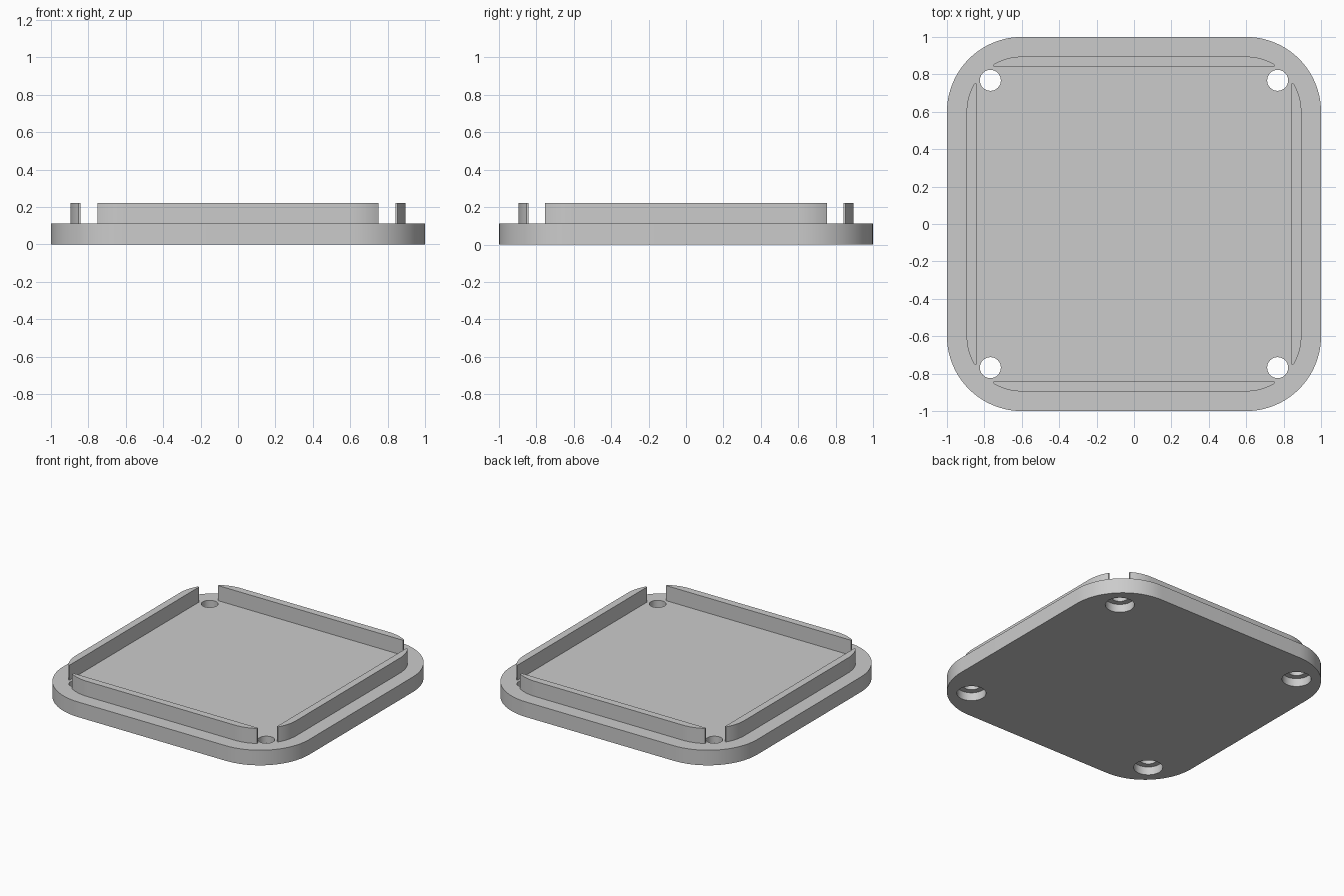
import bpy, bmesh
from math import pi, cos, sin, acos, asin

if "Cube" in bpy.data.objects:
    bpy.data.objects.remove(bpy.data.objects["Cube"])

BASE_H, RIM_H = 0.111, 0.222      # plate top, rim top
CORE = 0.6                        # corner arc centres
RIM_OUT, RIM_IN, RIM_END = 0.895, 0.842, 0.752
HOLE = 0.768                      # screw hole offset

grey = bpy.data.materials.new("light grey")
grey.use_nodes = True
grey.diffuse_color = (0.6, 0.6, 0.6, 1)
grey.node_tree.nodes["Principled BSDF"].inputs["Base Color"].default_value = (0.6, 0.6, 0.6, 1)


def arc(cx, cy, r, a0, a1, n):
    """Points along an arc."""
    steps = [a0 + (a1 - a0) * i / n for i in range(n + 1)]
    return [(cx + r * cos(a), cy + r * sin(a)) for a in steps]


def prism(name, outline, z0, z1):
    """Extrude a counter-clockwise outline from z0 to z1."""
    bm = bmesh.new()
    face = bm.faces.new([bm.verts.new((x, y, z0)) for x, y in outline])
    top = bmesh.ops.extrude_face_region(bm, geom=[face], use_keep_orig=True)["geom"]
    verts = [g for g in top if isinstance(g, bmesh.types.BMVert)]
    bmesh.ops.translate(bm, verts=verts, vec=(0, 0, z1 - z0))
    bmesh.ops.recalc_face_normals(bm, faces=bm.faces)
    mesh = bpy.data.meshes.new(name)
    bm.to_mesh(mesh)
    bm.free()
    mesh.materials.append(grey)
    obj = bpy.data.objects.new(name, mesh)
    bpy.context.collection.objects.link(obj)
    return obj


def activate(obj):
    bpy.ops.object.select_all(action='DESELECT')
    obj.select_set(True)
    bpy.context.view_layer.objects.active = obj


# Rounded square base plate
outline = []
for k, (sx, sy) in enumerate([(1, 1), (-1, 1), (-1, -1), (1, -1)]):
    outline += arc(sx * CORE, sy * CORE, 1 - CORE, k * pi / 2, (k + 1) * pi / 2, 20)
base = prism("base_plate", outline, 0, BASE_H)

# Counterbored screw holes, wide from below and narrow on top
for sx in (-1, 1):
    for sy in (-1, 1):
        for r, z0, z1 in ((0.097, -0.1, 0.06), (0.056, -0.2, 0.3)):
            circle = arc(sx * HOLE, sy * HOLE, r, 0, 2 * pi, 40)[:-1]
            cutter = prism("hole_cutter", circle, z0, z1)
            cutter.hide_render = True
            mod = base.modifiers.new("hole", 'BOOLEAN')
            mod.operation, mod.solver, mod.object = 'DIFFERENCE', 'EXACT', cutter
            activate(base)
            bpy.ops.object.modifier_apply(modifier=mod.name)
            bpy.data.objects.remove(cutter)

# Four rim walls: straight inside, rounded outside near the ends
r = RIM_OUT - CORE
a_end = acos((RIM_END - CORE) / r)
profile = [(-RIM_END, RIM_IN), (RIM_END, RIM_IN)]
profile += arc(CORE, CORE, r, a_end, pi / 2, 8)
profile += arc(-CORE, CORE, r, pi / 2, pi - a_end, 8)
parts = [base]
for i, side in enumerate(("back", "right", "front", "left")):
    c, s = ((1, 0), (0, -1), (-1, 0), (0, 1))[i]
    turned = [(x * c - y * s, x * s + y * c) for x, y in profile]
    parts.append(prism(side + "_rim_wall", turned, BASE_H, RIM_H))

# Left is +x, so swap the two side names to suit the turn direction
for obj in parts[1:]:
    x = sum(v.co.x for v in obj.data.vertices) / len(obj.data.vertices)
    if abs(x) > 0.5:
        obj.name = "left_rim_wall" if x > 0 else "right_rim_wall"

# Smooth curved sides, keep edges crisp
for obj in parts:
    activate(obj)
    bpy.ops.object.shade_smooth_by_angle(angle=pi / 6)
